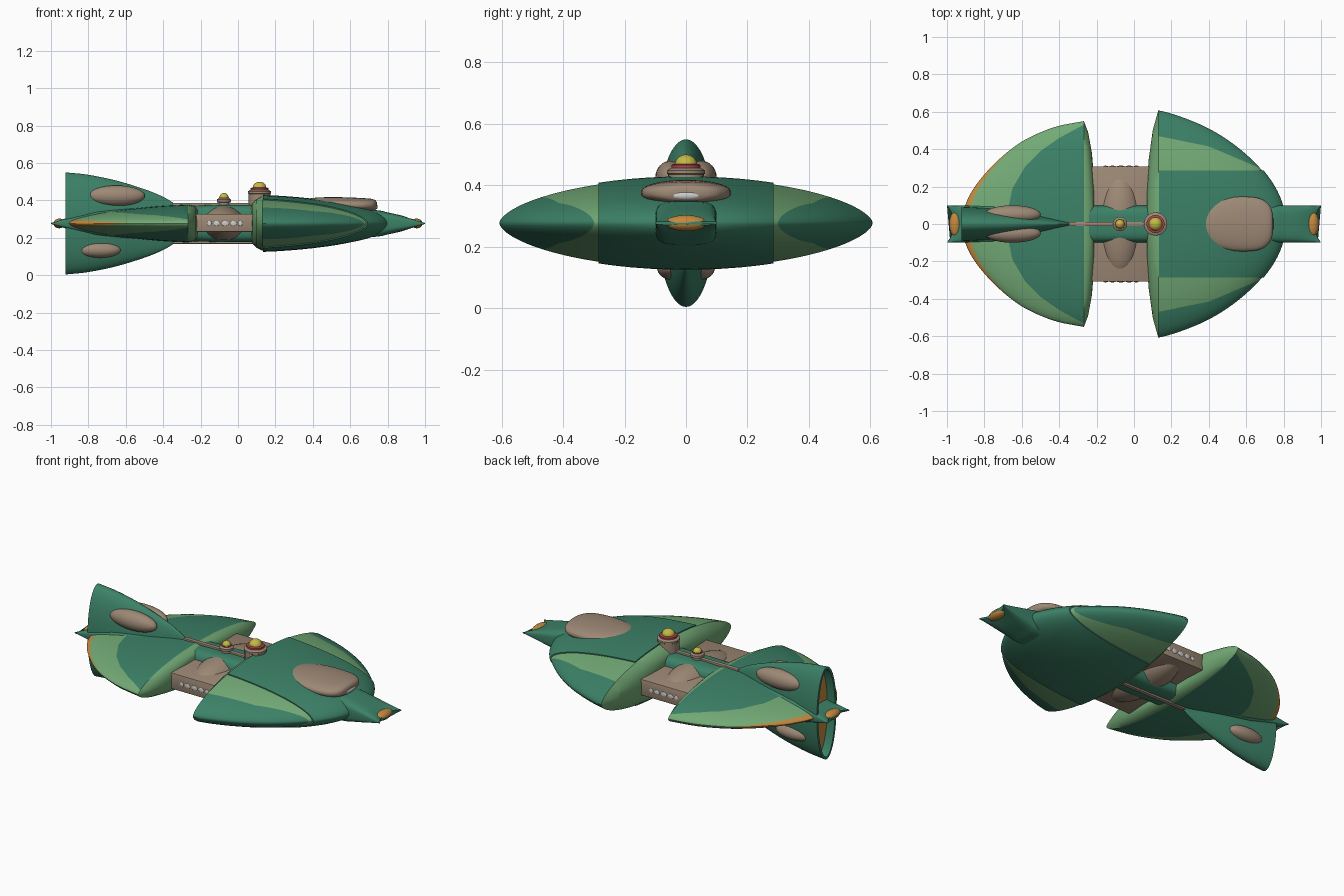
import bpy, bmesh, math
from mathutils import Vector, Matrix

if "Cube" in bpy.data.objects:
    bpy.data.objects.remove(bpy.data.objects["Cube"])

ZC = 0.277


def mat(name, rgb):
    m = bpy.data.materials.new(name)
    m.diffuse_color = (*rgb, 1)
    m.use_nodes = True
    m.node_tree.nodes["Principled BSDF"].inputs["Base Color"].default_value = m.diffuse_color
    return m


DARK = mat("dark_green", (0.045, 0.22, 0.135))
LIGHT = mat("light_green", (0.17, 0.40, 0.18))
TAN = mat("tan", (0.34, 0.25, 0.18))
ORANGE = mat("orange", (0.55, 0.25, 0.05))
YELLOW = mat("yellow", (0.55, 0.48, 0.06))
RED = mat("red", (0.40, 0.06, 0.07))
GLASS = mat("window_grey", (0.62, 0.62, 0.62))


def finish(bm, name, mats, pick=None, angle=35):
    bmesh.ops.recalc_face_normals(bm, faces=bm.faces[:])
    if pick:
        for f in bm.faces:
            f.material_index = pick(f.calc_center_median())
    me = bpy.data.meshes.new(name)
    bm.to_mesh(me)
    bm.free()
    for m in mats:
        me.materials.append(m)
    ob = bpy.data.objects.new(name, me)
    bpy.context.collection.objects.link(ob)
    bpy.ops.object.select_all(action='DESELECT')
    ob.select_set(True)
    bpy.context.view_layer.objects.active = ob
    bpy.ops.object.shade_smooth_by_angle(angle=math.radians(angle))
    return ob


def dense(pts, k=5):
    """Catmull-Rom refinement of (x, half width, half height) stations"""
    P = [Vector(p) for p in pts]
    P = [2 * P[0] - P[1]] + P + [2 * P[-1] - P[-2]]
    out = []
    for a, b, c, d in zip(P, P[1:], P[2:], P[3:]):
        for i in range(k):
            t = i / k
            out.append(0.5 * (2 * b + (c - a) * t + (2 * a - 5 * b + 4 * c - d) * t * t
                              + (3 * b - a - 3 * c + d) * t ** 3))
    return out + [P[-2]]


def spow(v, e):
    return math.copysign(abs(v) ** e, v) if abs(v) > 1e-9 else 0.0


def loft(stations, ey=1, ez=1, n=64, zc=ZC):
    """Skin rounded sections along x and close both ends"""
    bm = bmesh.new()
    rings = []
    for x, w, t in stations:
        angs = [2 * math.pi * i / n for i in range(n)]
        rings.append([bm.verts.new((x, w * spow(math.cos(a), ey), zc + t * spow(math.sin(a), ez))) for a in angs])
    for r, s in zip(rings, rings[1:]):
        for i in range(n):
            bm.faces.new((r[i], r[(i + 1) % n], s[(i + 1) % n], s[i]))
    caps = [bm.faces.new(rings[0]), bm.faces.new(rings[-1])]
    return bm, caps


def cut(bm, co, no, outer=False):
    bmesh.ops.bisect_plane(bm, geom=bm.verts[:] + bm.edges[:] + bm.faces[:], dist=1e-5,
                           plane_co=co, plane_no=no, clear_outer=outer)


def cut_lines(bm, line):
    """Cut colour borders along a plan polyline on both sides"""
    for (x0, y0), (x1, y1) in zip(line, line[1:]):
        for s in (1, -1):
            cut(bm, (x0, s * y0, 0), (y0 - y1, s * (x1 - x0), 0))


def inside(line, c):
    return all((c.y if c.y > 0 else -c.y) < y0 + (y1 - y0) * (c.x - x0) / (x1 - x0)
               for (x0, y0), (x1, y1) in zip(line, line[1:]))


def ellipsoid(name, co, r, m):
    bm = bmesh.new()
    bmesh.ops.create_uvsphere(bm, u_segments=32, v_segments=16, radius=1,
                              matrix=Matrix.Translation(co) @ Matrix.Diagonal((*r, 1)))
    return finish(bm, name, [m])


def lathe(name, x, prof, m):
    """Turned part with a vertical axis from (radius, z) points"""
    bm = bmesh.new()
    vs = [bm.verts.new((x + r, 0, z)) for r, z in prof]
    es = [bm.edges.new(p) for p in zip(vs, vs[1:])]
    bmesh.ops.spin(bm, geom=vs + es, cent=(x, 0, 0), axis=(0, 0, 1), angle=2 * math.pi, steps=32)
    bmesh.ops.remove_doubles(bm, verts=bm.verts[:], dist=1e-4)
    return finish(bm, name, [m])


def box(name, lo, hi, m, bevel=0.006):
    bm = bmesh.new()
    c = [(a + b) / 2 for a, b in zip(lo, hi)]
    d = [b - a for a, b in zip(lo, hi)]
    bmesh.ops.create_cube(bm, size=1, matrix=Matrix.Translation(c) @ Matrix.Diagonal((*d, 1)))
    bmesh.ops.bevel(bm, geom=bm.edges[:], offset=bevel, segments=2, affect='EDGES', profile=0.5)
    return finish(bm, name, [m])


# Front hull with rounded trailing lip and two-tone wing tips
front_lip = [(.07, .22, .09), (.078, .34, .11), (.1, .5, .13)]
front_main = [(.13, .608, .146), (.2, .59, .143), (.3, .555, .136), (.4, .51, .126), (.5, .45, .113),
              (.6, .372, .095), (.68, .292, .077), (.74, .212, .056), (.78, .135, .035), (.803, .06, .016), (.81, .015, .004)]
front_line = [(.13, .47), (.4, .415), (.66, .305)]
bm, _ = loft(front_lip + dense(front_main, 4), 1, 1.2)
cut_lines(bm, front_line)
finish(bm, "front_hull", [LIGHT, DARK], lambda c: 0 if c.x < .13 or inside(front_line, c) else 1)

# Raised centre deck over the front hull
bm, _ = loft(dense([(x + .003, w + .006, t + .006) for x, w, t in front_main], 4), 1, 1.2)
for s in (1, -1):
    cut(bm, (0, s * .285, 0), (0, s, 0), True)
bmesh.ops.holes_fill(bm, edges=[e for e in bm.edges if e.is_boundary], sides=0)
finish(bm, "centre_deck", [DARK])

# Rear hull with dark inner field and orange edge strips
rear_lip = [(-.215, .26, .075), (-.225, .38, .087), (-.245, .49, .097)]
rear_main = [(-.268, .55, .102), (-.4, .525, .095), (-.5, .49, .086), (-.6, .44, .075), (-.7, .365, .062),
             (-.8, .265, .044), (-.87, .17, .027), (-.91, .08, .013), (-.922, .02, .004)]
rear_line = [(-.27, .53), (-.4, .46), (-.5, .39), (-.58, .31), (-.65, .19), (-.69, 0)]
bm, _ = loft(rear_lip + dense(rear_main, 5), 1, 1.2)
cut_lines(bm, rear_line)
for s in (1, -1):
    cut(bm, (-.58, 0, ZC), (.07, 0, s))


def rear_pick(c):
    if abs(c.z - ZC) < .07 * (-.58 - c.x):
        return 2
    return 1 if c.x < -.268 and inside(rear_line, c) else 0


finish(bm, "rear_hull", [LIGHT, DARK, ORANGE], rear_pick)

# Long central spine with notched ends
half = [(.25, .1, .095), (.7, .1, .074), (.8, .1, .059), (.9, .098, .036), (.96, .098, .02), (1, .1, .006)]
spine = [(-x, w, t) for x, w, t in reversed(half)] + [(0, .1, .1)] + half
bm, _ = loft(dense(spine, 4), .5, .5, 48)
for v in bm.verts:
    k = max(0, abs(v.co.x) - .88) / .12
    v.co.x -= math.copysign(.04 * k * max(0, 1 - (v.co.y / .1) ** 2), v.co.x)
finish(bm, "spine", [DARK])
for s, n in ((1, "nose_lamp"), (-1, "tail_lamp")):
    ellipsoid(n, (s * .955, 0, ZC), (.032, .068, .026), ORANGE)

# Vertical fin, above and below, with recessed glowing rear
bm, caps = loft(dense([(-.922, .092, .273), (-.8, .086, .26), (-.65, .072, .229), (-.5, .046, .183),
                       (-.4, .024, .142), (-.33, .012, .1)], 5), 1, 1, 48)
bmesh.ops.recalc_face_normals(bm, faces=bm.faces[:])
bmesh.ops.inset_individual(bm, faces=[caps[0]], thickness=.014)
inner = bmesh.ops.extrude_discrete_faces(bm, faces=[caps[0]])['faces'][0]
bmesh.ops.translate(bm, verts=inner.verts[:], vec=(.05, 0, 0))
inner.material_index = 1
finish(bm, "tail_fin", [DARK, ORANGE])
for s, side in ((-1, "right"), (1, "left")):
    ellipsoid("upper_fin_pod_" + side, (-.65, s * .05, .425), (.152, .05, .055), TAN)
    ellipsoid("lower_fin_pod_" + side, (-.74, s * .05, .135), (.113, .045, .042), TAN)

# Middle cabin between the hulls with end windows
box("cabin_block", (-.225, -.308, .232), (.09, .308, .328), TAN)
ellipsoid("cabin_bulge", (-.075, 0, ZC), (.115, .285, .095), TAN)
for s in (1, -1):
    for i, (x, r) in enumerate([(-.152, .012), (-.115, .017), (-.07, .02), (-.025, .017), (.012, .012)]):
        ellipsoid(f"cabin_window_{i}_{'left' if s > 0 else 'right'}", (x, s * .308, ZC), (r, .004, .014), GLASS)

# Thin rails along the spine
for z, n in ((.379, "top_rail"), (.175, "bottom_rail")):
    box(n, (-.35, -.012, z - .007), (.1, .012, z + .007), TAN, .003)

# Bridge blister on the deck with forward window
bm, _ = loft(dense([(.34, .01, .01), (.352, .05, .025), (.39, .098, .037), (.46, .132, .042), (.56, .146, .042),
                    (.66, .14, .038), (.71, .115, .034), (.733, .085, .027), (.742, .05, .016)], 4), 1, .8, 48, .375)
finish(bm, "bridge_blister", [TAN])
ellipsoid("bridge_window", (.735, 0, .366), (.012, .05, .014), GLASS)

# Two domed turrets
lathe("large_turret_base", .115, [(.058, .37), (.058, .435), (.062, .438), (.062, .448), (.05, .456), (0, .456)], TAN)
lathe("large_turret_ring", .115, [(.048, .455), (.048, .466), (.036, .47), (0, .47)], RED)
ellipsoid("large_turret_dome", (.115, 0, .468), (.036, .036, .032), YELLOW)
lathe("small_turret_base", -.075, [(.03, .36), (.03, .388), (.038, .391), (.038, .405), (.028, .412), (0, .412)], TAN)
lathe("small_turret_ring", -.075, [(.027, .411), (.027, .417), (0, .417)], RED)
ellipsoid("small_turret_dome", (-.075, 0, .416), (.024, .024, .024), YELLOW)
